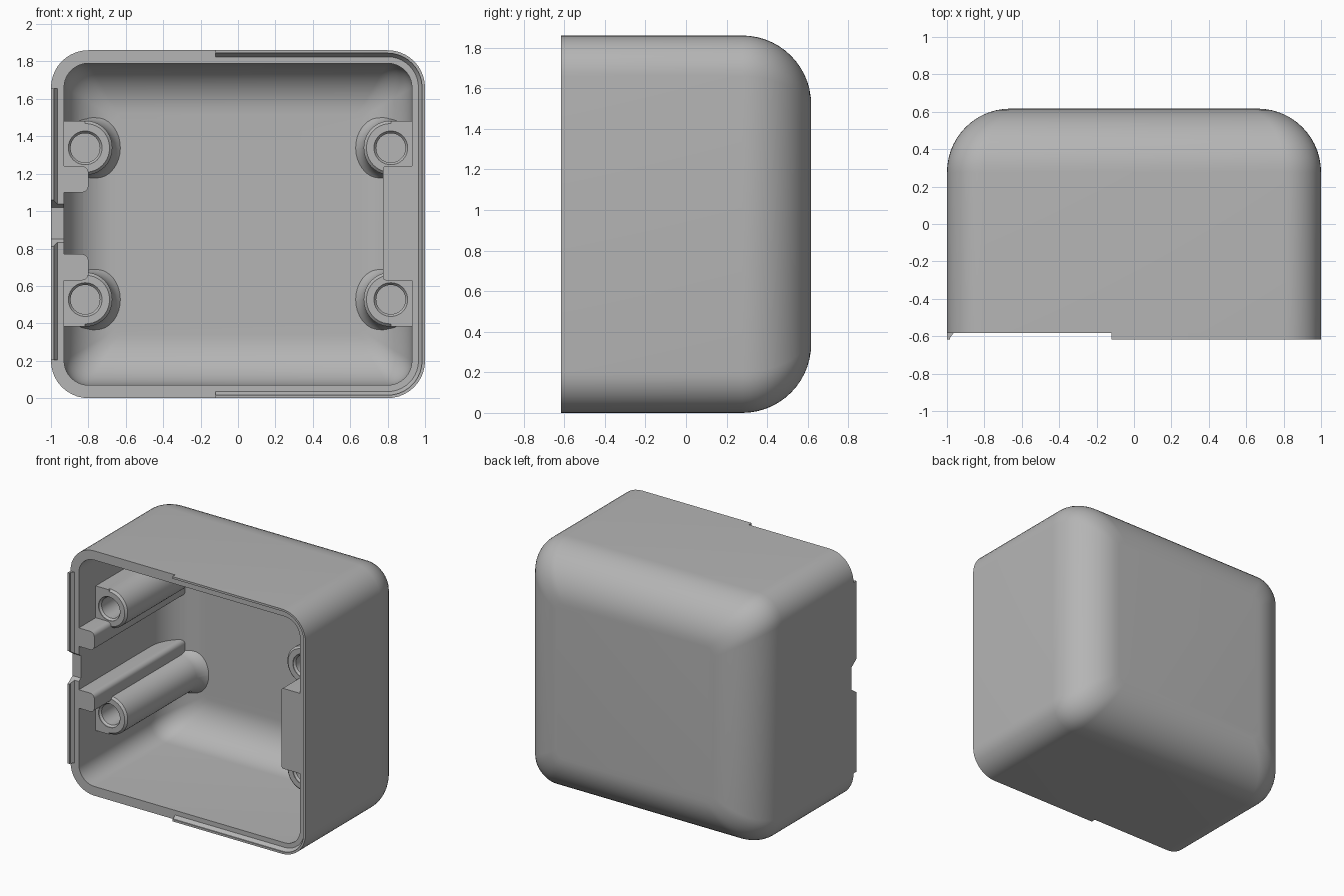
import bpy, bmesh, math

default = bpy.data.objects.get("Cube")
if default:
    bpy.data.objects.remove(default, do_unlink=True)

# One plain grey for the whole housing
grey = bpy.data.materials.new("plain_grey")
grey.use_nodes = True
grey.diffuse_color = (0.46, 0.46, 0.46, 1)
grey.node_tree.nodes["Principled BSDF"].inputs["Base Color"].default_value = (0.46, 0.46, 0.46, 1)

H = 1.86            # overall height
MID = H / 2
RIM = -0.583        # rim plane
LIP = -0.617        # front of the raised lip
BACK = 0.617
CORNER = 0.2


def rounded(cx, cz, hx, hz, r, steps=10):
    """Outline of a rounded rectangle in the xz plane."""
    r = min(r, 0.985 * min(hx, hz))
    pts = []
    for k, (sx, sz) in enumerate([(1, 1), (-1, 1), (-1, -1), (1, -1)]):
        for i in range(steps + 1):
            a = math.pi / 2 * (k + i / steps)
            pts.append((cx + sx * (hx - r) + r * math.cos(a),
                        cz + sz * (hz - r) + r * math.sin(a)))
    return pts


def loft(name, sections):
    """Closed solid through sections (y, cx, cz, half_x, half_z, radius)."""
    bm = bmesh.new()
    rings = [[bm.verts.new((x, s[0], z)) for x, z in rounded(*s[1:])] for s in sections]
    for a, b in zip(rings, rings[1:]):
        n = len(a)
        for i in range(n):
            bm.faces.new((a[i], a[(i + 1) % n], b[(i + 1) % n], b[i]))
    bm.faces.new(rings[0])
    bm.faces.new(rings[-1])
    bmesh.ops.recalc_face_normals(bm, faces=bm.faces)
    mesh = bpy.data.meshes.new(name)
    bm.to_mesh(mesh)
    bm.free()
    mesh.materials.append(grey)
    obj = bpy.data.objects.new(name, mesh)
    bpy.context.collection.objects.link(obj)
    return obj


def prism(name, x0, x1, z0, z1, y0, y1, r=0.002):
    s = ((x0 + x1) / 2, (z0 + z1) / 2, (x1 - x0) / 2, (z1 - z0) / 2, r)
    return loft(name, [(y0, *s), (y1, *s)])


def combine(target, tool, operation="DIFFERENCE", keep=False):
    mod = target.modifiers.new("combine", "BOOLEAN")
    mod.operation = operation
    mod.solver = "EXACT"
    mod.object = tool
    bpy.context.view_layer.objects.active = target
    bpy.ops.object.modifier_apply(modifier=mod.name)
    if not keep:
        bpy.data.objects.remove(tool, do_unlink=True)


def tub(name, front, back, inset, corner, fillet, steps=14):
    """Rounded box with a large fillet round its back edge."""
    sections = [(front, 0, MID, 1 - inset, MID - inset, corner)]
    for i in range(steps + 1):
        a = math.pi / 2 * i / steps
        d = fillet * (1 - math.cos(a))
        sections.append((back - fillet + fillet * math.sin(a), 0, MID,
                         1 - inset - d, MID - inset - d, max(corner - 0.4 * d, 0.04)))
    return loft(name, sections)


# Outer body and the cavity that hollows it
housing = tub("housing", RIM, BACK, 0, CORNER, 0.34)
cavity = tub("cavity_cutter", -0.8, BACK - 0.07, 0.07, 0.13, 0.27)

# Side ribs and corner screw posts are kept solid by removing them from the cavity
combine(cavity, prism("right_rib", 0.775, 1.1, 0.63, 1.24, -0.9, 0.7, 0.015))
for z in (0.70, 1.17):
    combine(cavity, prism("left_rib", -1.1, -0.80, z - 0.07, z + 0.07, -0.9, 0.7, 0.035))

POST_FRONT = -0.38
posts = [(sx * 0.817, z, sx) for sx in (-1, 1) for z in (0.527, 1.338)]
for x, z, sx in posts:
    flare = [(POST_FRONT, 0.13), (POST_FRONT + 0.015, 0.145), (0.46, 0.145),
             (0.50, 0.155), (0.53, 0.172), (0.56, 0.2), (0.7, 0.2)]
    combine(cavity, loft("post", [(y, x, z, r, r, r) for y, r in flare]))
    # Web joining the post to the side wall
    a, b = sorted((x, sx * 1.1))
    combine(cavity, prism("post_web", a, b, z - 0.144, z + 0.144, POST_FRONT, 0.7))

combine(housing, cavity)

# Blind screw holes with a chamfered mouth
for x, z, sx in posts:
    bore = [(POST_FRONT - 0.02, 0.09), (POST_FRONT + 0.005, 0.09),
            (POST_FRONT + 0.02, 0.078), (0.3, 0.078)]
    combine(housing, loft("screw_hole", [(y, x, z, r, r, r) for y, r in bore]))


# Raised lip around the rim with a sloping inner face
def lip_part(name, x0, x1, z0, z1):
    ring = loft(name, [(y, 0, MID, 1, MID, CORNER) for y in (LIP, RIM)])
    bore = [(LIP - 0.02, 0.016), (LIP + 0.008, 0.016), (RIM, 0.035), (RIM + 0.02, 0.035)]
    combine(ring, loft("lip_bore", [(y, 0, MID, 1 - d, MID - d, CORNER - d) for y, d in bore]))
    combine(ring, prism("lip_range", x0, x1, z0, z1, -0.8, -0.4), "INTERSECT")
    return ring


right_lip = lip_part("right_lip", -0.12, 1.2, -0.2, H + 0.2)
left_lip = lip_part("left_lip", -1.2, -0.9, 0.205, 1.655)

# Shallow cable notch in the left wall
notch = loft("cable_notch", [(y, -1.0, 0.935, 0.1, h, 0.002)
                             for y, h in ((-0.7, 0.125), (-0.615, 0.125), (-0.56, 0.085))])
combine(housing, notch, keep=True)
combine(left_lip, notch)

# Smooth curved surfaces, crisp edges
for obj in (housing, right_lip, left_lip):
    bpy.ops.object.select_all(action="DESELECT")
    obj.select_set(True)
    bpy.context.view_layer.objects.active = obj
    bpy.ops.object.shade_smooth_by_angle(angle=math.radians(30))
